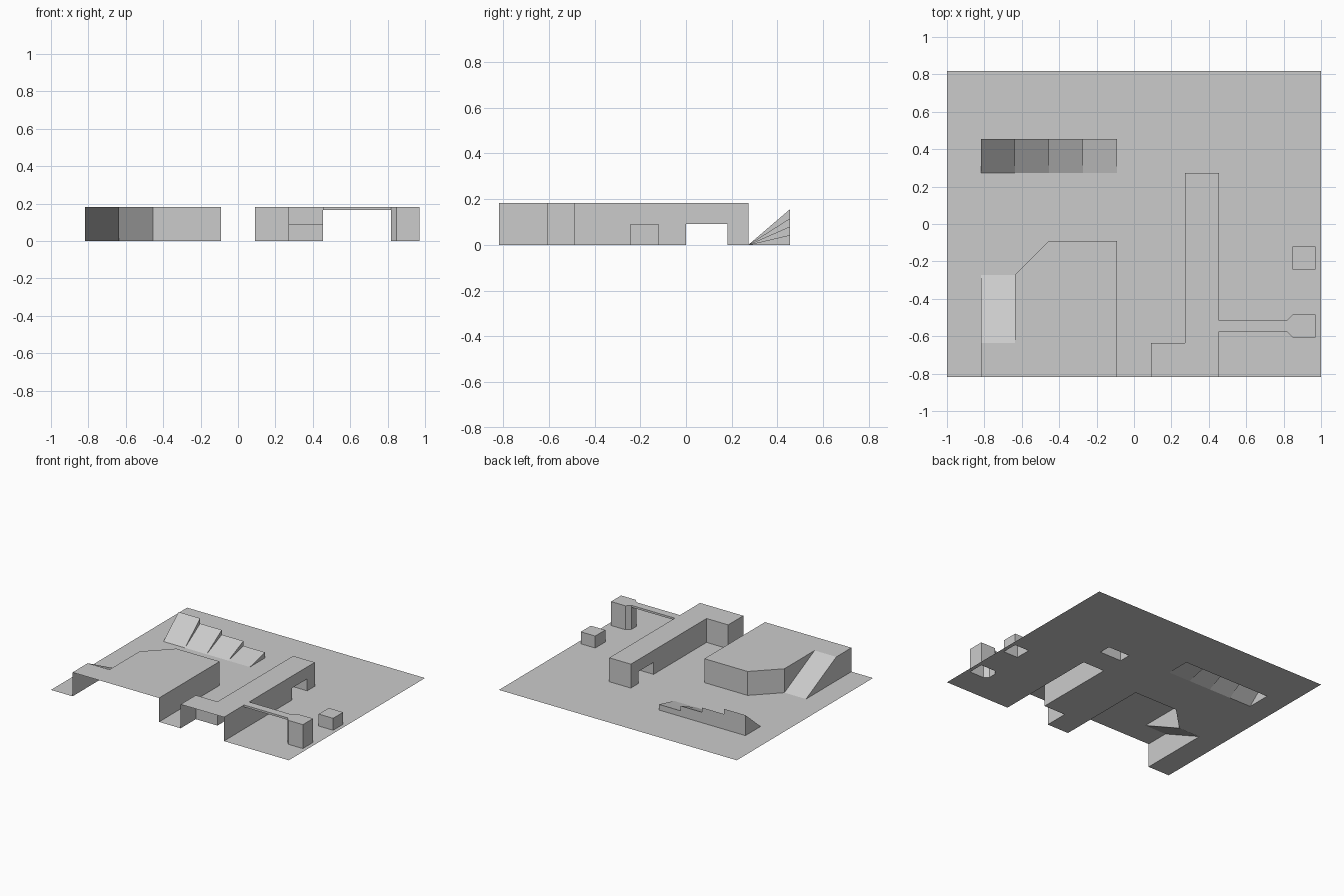
import bpy, bmesh
from mathutils import Vector

if "Cube" in bpy.data.objects:
    bpy.data.objects.remove(bpy.data.objects["Cube"])

U = 1 / 11      # layout module: the ground is 22 x 18 modules
H = 2           # height of the raised blocks


def build(name, faces, loops=()):
    """Make an open shell from faces (module units); loops are filled flat at z = 0."""
    bm = bmesh.new()
    for f in faces:
        bm.faces.new([bm.verts.new(Vector(p) * U) for p in f])
    edges = []
    for loop in loops:
        vs = [bm.verts.new((x * U, y * U, 0)) for x, y in loop]
        edges += [bm.edges.new((vs[i - 1], vs[i])) for i in range(len(vs))]
    if edges:
        bmesh.ops.triangle_fill(bm, use_beauty=True, edges=edges, normal=(0, 0, 1))
    bmesh.ops.remove_doubles(bm, verts=bm.verts[:], dist=1e-5)
    bmesh.ops.recalc_face_normals(bm, faces=bm.faces[:])
    bm.normal_update()
    # open shells must face upwards
    if sum(f.normal.z * f.calc_area() for f in bm.faces) < -1e-4:
        bmesh.ops.reverse_faces(bm, faces=bm.faces[:])
    me = bpy.data.meshes.new(name)
    bm.to_mesh(me)
    bm.free()
    ob = bpy.data.objects.new(name, me)
    bpy.context.collection.objects.link(ob)
    return ob


def walls(path, z0, z1):
    """Vertical quads along an open path."""
    return [[(*a, z0), (*b, z0), (*b, z1), (*a, z1)] for a, b in zip(path, path[1:])]


def cap(outline, z):
    return [(x, y, z) for x, y in outline]


def rect(x0, y0, x1, y1):
    return [(x0, y0), (x1, y0), (x1, y1), (x0, y1)]


# footprints
R = 2 / 3
pillar = [(9, -6 + R / 2), (9, -6 - R / 2), (10 - R, -6 - R), (10 + R, -6 - R),
          (10 + R, -6 + R), (10 - R, -6 + R)]
crate = rect(10 - R, -2 - R, 10 + R, -2 + R)

# ground sheet, open beneath every raised part
outer = [(-11, -9), (-9, -9), (-9, -3), (-7, -3), (-5, -1), (-1, -1), (-1, -9),
         (1, -9), (1, -7), (3, -7), (3, 0), (5, 0), (5, -9), (11, -9), (11, 9), (-11, 9)]
build("ground", [], [outer, rect(3, 2, 5, 3), rect(-9, 3, -1, 5), pillar, crate])

# plateau with a ramp cut into its corner, open at the front
top = [(-9, -9), (-1, -9), (-1, -1), (-5, -1), (-7, -3), (-7, -7), (-9, -7)]
build("plateau", [
    cap(top, H),
    *walls([(-9, -9), (-9, -7)], 0, H),
    *walls([(-7, -3), (-5, -1), (-1, -1), (-1, -9)], 0, H),
    [(-9, -7, H), (-7, -7, H), (-7, -3, 0), (-9, -3, 0)],
    [(-9, -7, 0), (-9, -7, H), (-9, -3, 0)],
    [(-7, -7, H), (-7, -3, H), (-7, -3, 0)],
])


# long wall with a low tunnel through it, open at the front
def tunnel_side(x, y0):
    return [(x, y, z) for y, z in [(y0, 0), (0, 0), (0, 1), (2, 1), (2, 0), (3, 0), (3, H), (y0, H)]]


build("tunnel_wall", [
    cap([(1, -9), (5, -9), (5, 3), (3, 3), (3, -7), (1, -7)], H),
    tunnel_side(5, -9), tunnel_side(3, -7),
    *walls([(1, -9), (1, -7), (3, -7)], 0, H),
    *walls([(3, 3), (5, 3)], 0, H),
    *walls([(3, 0), (5, 0)], 0, 1), *walls([(3, 2), (5, 2)], 0, 1),
    cap(rect(3, 0, 5, 2), 1),
])

# pillar and small crate
for name, plan, h in (("pillar", pillar, H), ("crate", crate, 1)):
    build(name, [cap(plan, h), *walls(plan + plan[:1], 0, h)])

# thin beam from the wall to the pillar
y0, y1, z0 = -6 - R / 2, -6 + R / 2, H - 1 / 6
beam = rect(5, y0, 9, y1)
build("beam", [cap(beam, H), cap(beam, z0),
               *walls([(5, y0), (9, y0)], z0, H), *walls([(5, y1), (9, y1)], z0, H)])

# row of ramps with falling steepness
heights = [0, 1.71, 1.27, 0.88, 0.47, 0]
faces = []
for i in range(5):
    x, a, b = -9 + 2 * i, heights[i], heights[i + 1]
    # triangular step between neighbouring ramps
    faces.append([(x, 3, 0), (x, 5, a), (x, 5, b)])
    if i < 4:
        faces.append([(x, 3, 0), (x + 2, 3, 0), (x + 2, 5, b), (x, 5, b)])
        faces.extend(walls([(x, 5), (x + 2, 5)], 0, b))
build("slope_row", faces)
